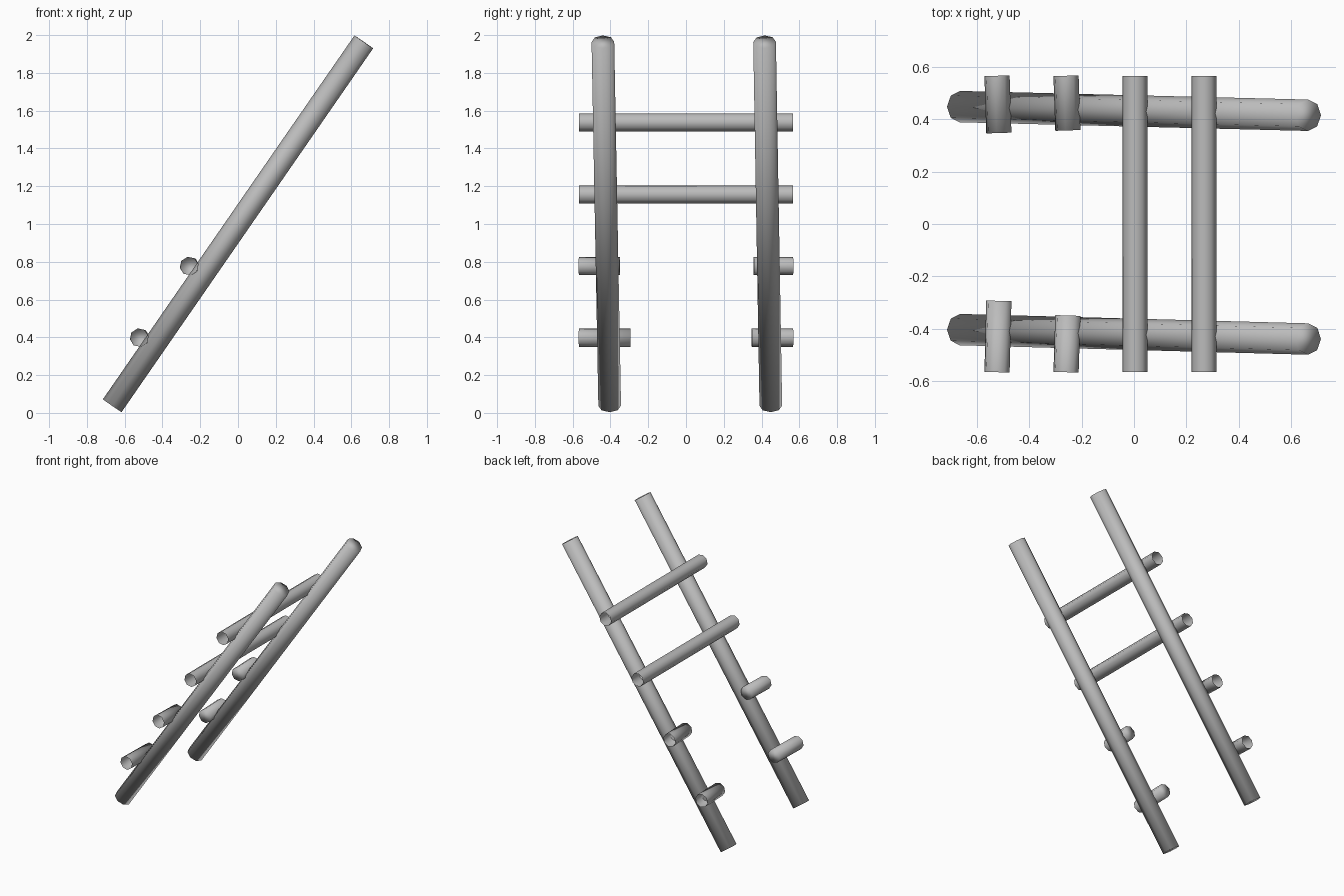
import bpy
import bmesh
from mathutils import Vector

default = bpy.data.objects.get("Cube")
if default:
    bpy.data.objects.remove(default, do_unlink=True)

grey = bpy.data.materials.new("plain grey")
grey.use_nodes = True
grey.diffuse_color = (0.5, 0.5, 0.5, 1)
grey.node_tree.nodes["Principled BSDF"].inputs["Base Color"].default_value = (0.5, 0.5, 0.5, 1)

SIDES = 8
SLOPE = Vector((1.332, 0, 1.925)).normalized()


def pole(name, start, end, radius, cap_start=False, cap_end=False):
    """Smooth eight-sided tube between two points, with optional end caps."""
    start, end = Vector(start), Vector(end)
    axis = (end - start).normalized()
    # Align the octagon with the lean of the ladder
    hint = SLOPE if abs(axis.dot(SLOPE)) < 0.5 else Vector((0, 1, 0))
    u = (hint - axis * hint.dot(axis)).normalized()
    v = axis.cross(u)
    bm = bmesh.new()
    ring = bmesh.ops.create_circle(bm, segments=SIDES, radius=radius)["verts"]
    for vert in ring:
        vert.co = start + u * vert.co.x + v * vert.co.y
    first = list(ring)
    sweep = bmesh.ops.extrude_edge_only(bm, edges=bm.edges[:])["geom"]
    last = [g for g in sweep if isinstance(g, bmesh.types.BMVert)]
    bmesh.ops.translate(bm, verts=last, vec=end - start)
    for wanted, loop in ((cap_start, first), (cap_end, last)):
        if wanted:
            edges = [e for e in bm.edges if all(w in loop for w in e.verts)]
            bmesh.ops.contextual_create(bm, geom=edges)
    bmesh.ops.recalc_face_normals(bm, faces=bm.faces[:])
    # Open tubes still need their walls facing outward
    bm.normal_update()
    wall = next(f for f in bm.faces if len(f.verts) == 4)
    out = wall.calc_center_median() - (start + end) / 2
    if wall.normal.dot(out) < 0:
        bmesh.ops.reverse_faces(bm, faces=bm.faces[:])
    for face in bm.faces:
        face.smooth = True
    mesh = bpy.data.meshes.new(name)
    bm.to_mesh(mesh)
    bm.free()
    mesh.materials.append(grey)
    obj = bpy.data.objects.new(name, mesh)
    bpy.context.collection.objects.link(obj)
    return obj


# Two leaning side rails, closed at both ends
for name, y_low, y_high in (("front_rail", -0.404, -0.44), ("back_rail", 0.449, 0.416)):
    pole(name, (-0.666, y_low, 0.038), (0.666, y_high, 1.964), 0.06, True, True)

# Whole rungs, open at both ends
REACH = 0.567
for name, x, z in (("upper_rung", 0.268, 1.538), ("middle_rung", 0.004, 1.156)):
    pole(name, (x, -REACH, z), (x, REACH, z), 0.049)

# Broken rungs, open outside and closed at the snapped inner end
for name, x, z, y_front, y_back in (
    ("broken_rung_high", -0.26, 0.777, -0.35, 0.358),
    ("broken_rung_low", -0.524, 0.398, -0.294, 0.348),
):
    for side, outer, inner in (("front", -REACH, y_front), ("back", REACH, y_back)):
        pole(f"{name}_{side}", (x, outer, z), (x + 0.007, inner, z), 0.049, cap_end=True)
